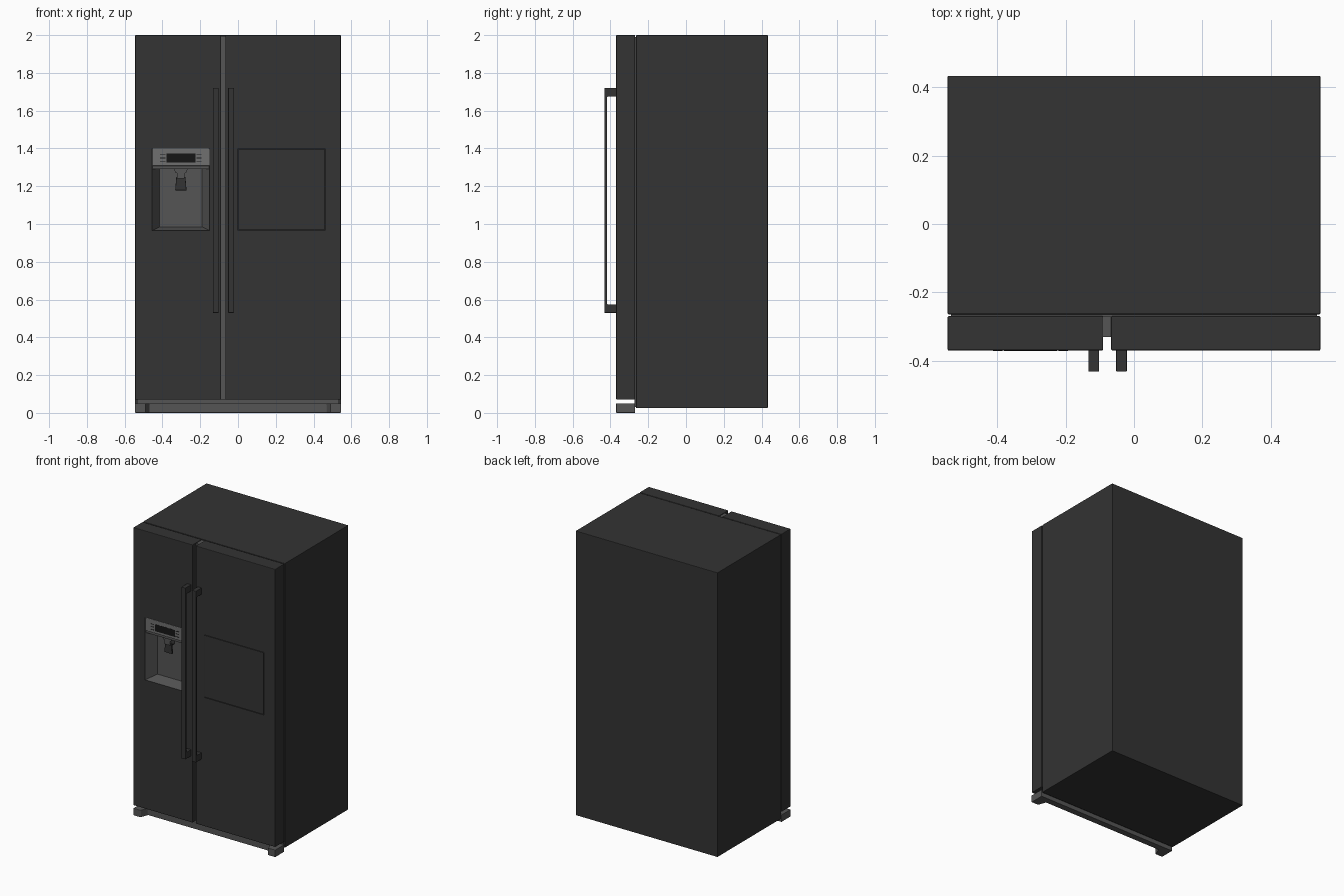
import bpy, bmesh

if "Cube" in bpy.data.objects:
    bpy.data.objects.remove(bpy.data.objects["Cube"])


def material(name, value):
    m = bpy.data.materials.new(name)
    m.diffuse_color = (value, value, value, 1)
    m.use_nodes = True
    m.node_tree.nodes["Principled BSDF"].inputs["Base Color"].default_value = m.diffuse_color
    return m


DARK = material("charcoal", 0.033)
GREY = material("grey_trim", 0.09)
LIGHT = material("panel_grey", 0.16)
BLACK = material("screen_black", 0.008)


def finish(name, bm, mats, bevel=0.0, index=0):
    """Clean up a bmesh, bevel it and turn it into an object."""
    bmesh.ops.recalc_face_normals(bm, faces=bm.faces)
    if bevel:
        edges = [e for e in bm.edges if e.calc_face_angle(0) > 0.3]
        bmesh.ops.bevel(bm, geom=edges, offset=bevel, segments=2, profile=0.5, affect='EDGES')
    for f in bm.faces:
        f.material_index = index
    me = bpy.data.meshes.new(name)
    bm.to_mesh(me)
    bm.free()
    for m in mats:
        me.materials.append(m)
    ob = bpy.data.objects.new(name, me)
    bpy.context.collection.objects.link(ob)
    return ob


def loft(name, rects, mats, bevel=0.0, index=0):
    """Solid through upright rectangles given as (y, x0, x1, z0, z1)."""
    bm = bmesh.new()
    rings = [[bm.verts.new(p) for p in ((a, y, c), (b, y, c), (b, y, d), (a, y, d))]
             for y, a, b, c, d in rects]
    for r, s in zip(rings, rings[1:]):
        for i in range(4):
            j = (i + 1) % 4
            bm.faces.new((r[i], r[j], s[j], s[i]))
    bm.faces.new(rings[0])
    bm.faces.new(rings[-1])
    return finish(name, bm, mats, bevel, index)


def box(name, x, y, z, mats, bevel=0.0, index=0):
    return loft(name, [(y[0], *x, *z), (y[1], *x, *z)], mats, bevel, index)


def prism(name, points, offset, mats, bevel=0.0):
    """Extrude a flat outline along an offset vector."""
    bm = bmesh.new()
    face = bm.faces.new([bm.verts.new(p) for p in points])
    ext = bmesh.ops.extrude_face_region(bm, geom=[face])
    verts = [v for v in ext["geom"] if isinstance(v, bmesh.types.BMVert)]
    bmesh.ops.translate(bm, verts=verts, vec=offset)
    return finish(name, bm, mats, bevel)


def cut(target, cutter):
    """Subtract the cutter, then remove it."""
    cutter.hide_render = True
    mod = target.modifiers.new("cut", 'BOOLEAN')
    mod.operation, mod.solver, mod.object = 'DIFFERENCE', 'EXACT', cutter
    bpy.context.view_layer.objects.active = target
    bpy.ops.object.modifier_apply(modifier=mod.name)
    bpy.data.objects.remove(cutter)


# Cabinet, front plate and the strip between the doors
box("cabinet", (-0.545, 0.545), (-0.264, 0.433), (0.025, 2.0), [DARK], 0.003)
box("front_plate", (-0.535, 0.535), (-0.272, -0.262), (0.03, 1.99), [GREY])
box("centre_strip", (-0.091, -0.066), (-0.33, -0.27), (0.07, 1.996), [GREY])

# Doors
left = box("left_door", (-0.545, -0.09), (-0.37, -0.269), (0.07, 2.0), [DARK, GREY], 0.004)
right = box("right_door", (-0.067, 0.545), (-0.37, -0.269), (0.07, 2.0), [DARK], 0.004)

# Dispenser niche, narrowing towards the back
cut(left, loft("niche_cutter", [(-0.39, -0.455, -0.15, 0.965, 1.4),
                                (-0.366, -0.455, -0.15, 0.965, 1.4),
                                (-0.29, -0.415, -0.19, 0.985, 1.37)], [DARK, GREY], index=1))

# Dispenser control panel, lip, screen and buttons
CX = -0.3025
box("control_panel", (-0.454, -0.151), (-0.37, -0.34), (1.308, 1.399), [LIGHT], 0.002)
box("panel_lip", (-0.454, -0.151), (-0.362, -0.30), (1.29, 1.31), [GREY], 0.002)
box("screen", (CX - 0.077, CX + 0.077), (-0.3715, -0.36), (1.325, 1.372), [BLACK])
for side in (-1, 1):
    for k, z in enumerate((1.327, 1.347, 1.365)):
        x = CX + side * 0.096
        box(f"button_{'left' if side < 0 else 'right'}_{k}", (x - 0.014, x + 0.014),
            (-0.3715, -0.365), (z, z + 0.004), [BLACK])

# Nozzle and lever
prism("nozzle", [(CX + x, -0.345, z) for x, z in
                 ((-0.036, 1.292), (0.036, 1.292), (0.03, 1.272), (0.02, 1.268), (0.02, 1.24),
                  (-0.02, 1.24), (-0.02, 1.268), (-0.03, 1.272))], (0, 0.045, 0), [GREY])
prism("lever", [(CX + x, -0.335, z) for x, z in
                ((-0.024, 1.25), (0.024, 1.25), (0.03, 1.178), (-0.03, 1.178))],
      (0, 0.014, 0), [DARK], 0.003)
box("lever_arm", (CX - 0.018, CX + 0.018), (-0.325, -0.285), (1.23, 1.26), [DARK])

# Small hatch in the right door, outlined by a narrow groove
cut(right, box("hatch_cutter", (0.0, 0.46), (-0.39, -0.355), (0.965, 1.4), [DARK]))
box("hatch", (0.003, 0.457), (-0.37, -0.354), (0.968, 1.397), [DARK], 0.001)

# Handles
PROFILE = [(-0.368, 0.53), (-0.432, 0.53), (-0.432, 1.72), (-0.368, 1.72),
           (-0.368, 1.675), (-0.417, 1.675), (-0.417, 0.575), (-0.368, 0.575)]
for name, x in (("left_handle", -0.133), ("right_handle", -0.052)):
    prism(name, [(x, y, z) for y, z in PROFILE], (0.031, 0, 0), [DARK], 0.002)

# Plinth with forward feet at both ends
half = [(0.47, -0.315), (0.49, -0.37), (0.545, -0.37), (0.545, -0.27)]
outline = half + [(-x, y) for x, y in reversed(half)]
prism("plinth", [(x, y, 0.0) for x, y in outline], (0, 0, 0.05), [GREY], 0.003)
